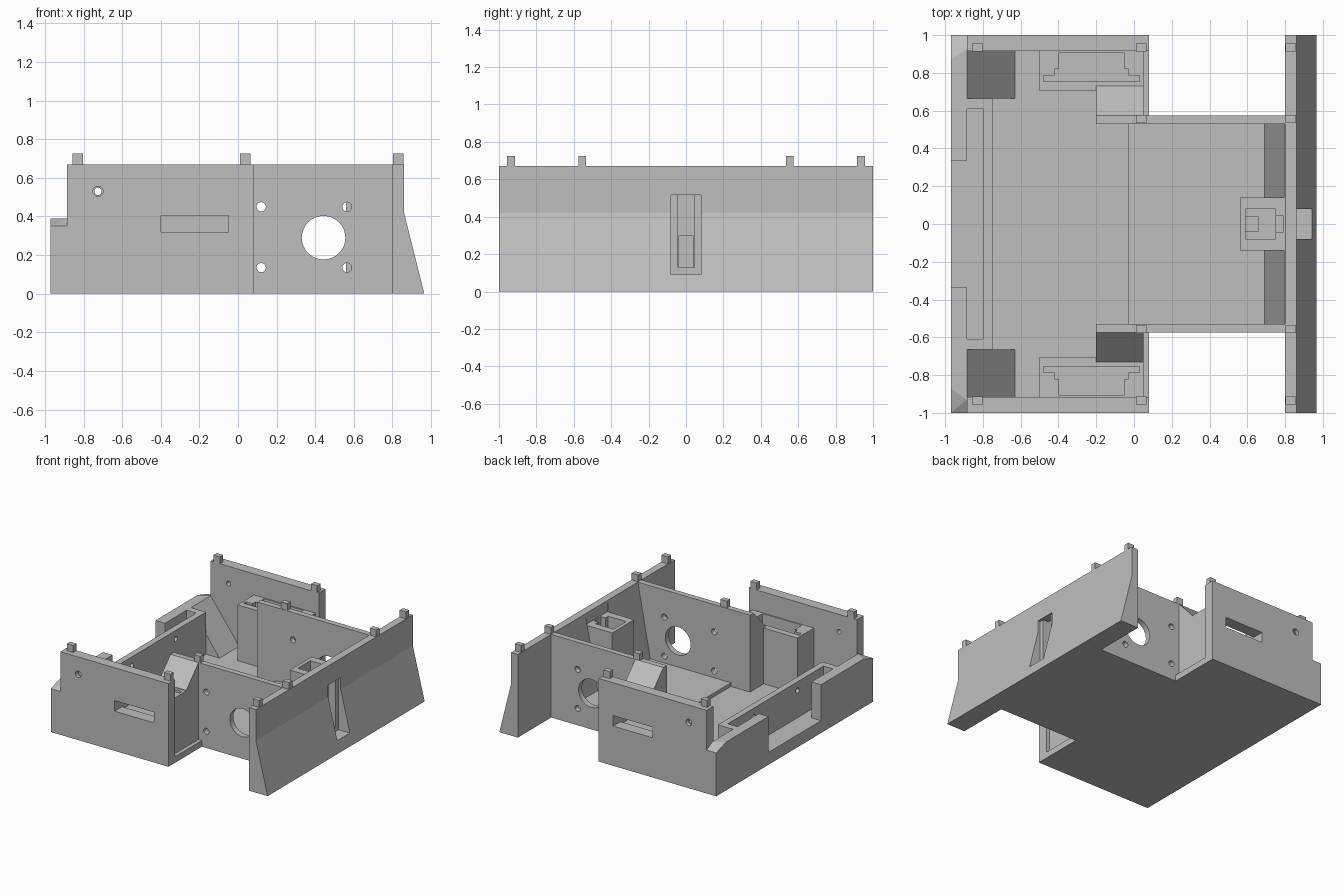
import bpy
import bmesh
import math
from mathutils import Matrix, Vector

if "Cube" in bpy.data.objects:
    bpy.data.objects.remove(bpy.data.objects["Cube"])

GREY = bpy.data.materials.new("light_grey")
GREY.use_nodes = True
COLOUR = (0.52, 0.52, 0.52, 1)
GREY.diffuse_color = COLOUR
GREY.node_tree.nodes["Principled BSDF"].inputs["Base Color"].default_value = COLOUR

TOP = 0.67      # tall wall height
FLOOR = 0.05
DECK = 0.08
LOW = 0.39      # rear ledge height


def finish(name, bm):
    bmesh.ops.recalc_face_normals(bm, faces=bm.faces)
    mesh = bpy.data.meshes.new(name)
    bm.to_mesh(mesh)
    bm.free()
    mesh.materials.append(GREY)
    ob = bpy.data.objects.new(name, mesh)
    bpy.context.collection.objects.link(ob)
    return ob


def box(name, xs, ys, zs):
    bm = bmesh.new()
    bmesh.ops.create_cube(bm, size=1)
    for v in bm.verts:
        v.co = [(min(r) if c < 0 else max(r)) for c, r in zip(v.co, (xs, ys, zs))]
    return finish(name, bm)


def prism(name, profile, place, direction):
    """Extrude a profile, with place mapping each 2D point into space."""
    bm = bmesh.new()
    face = bm.faces.new([bm.verts.new(place(a, b)) for a, b in profile])
    out = bmesh.ops.extrude_face_region(bm, geom=[face])
    moved = [g for g in out["geom"] if isinstance(g, bmesh.types.BMVert)]
    bmesh.ops.translate(bm, verts=moved, vec=Vector(direction))
    return finish(name, bm)


def hull(name, points):
    bm = bmesh.new()
    for p in points:
        bm.verts.new(p)
    bmesh.ops.convex_hull(bm, input=bm.verts)
    return finish(name, bm)


def rod(centre, radius, length, axis):
    bm = bmesh.new()
    turn = Matrix.Rotation(math.pi / 2, 4, "X" if axis == "y" else "Y")
    bmesh.ops.create_cone(bm, cap_ends=True, segments=32, radius1=radius,
                          radius2=radius, depth=length,
                          matrix=Matrix.Translation(centre) @ turn)
    return finish("cutter", bm)


def cut(ob, cutters):
    """Subtract each cutter, then discard it."""
    bpy.ops.object.select_all(action="DESELECT")
    bpy.context.view_layer.objects.active = ob
    ob.select_set(True)
    for c in cutters:
        c.hide_render = True
        mod = ob.modifiers.new("cut", "BOOLEAN")
        mod.operation = "DIFFERENCE"
        mod.solver = "EXACT"
        mod.object = c
        bpy.ops.object.modifier_apply(modifier=mod.name)
        bpy.data.objects.remove(c)


# Floor, wide at the rear and narrow between the wheel bays
half = [(-0.885, 0.915), (0.08, 0.915), (0.08, 0.575), (0.80, 0.575)]
outline = half + [(x, -y) for x, y in reversed(half)]
prism("floor", outline, lambda a, b: (a, b, 0), (0, 0, FLOOR))
box("raised_deck", (-0.03, 0.80), (-0.53, 0.53), (FLOOR, DECK))

# Sloped end plate with its recessed slot
plate_profile = [(0.80, 0), (0.965, 0), (0.86, 0.42), (0.86, TOP), (0.80, TOP)]
plate = prism("sloped_plate", plate_profile, lambda a, b: (a, -1, b), (0, 2, 0))
cut(plate, [box("cutter", (0.84, 1.1), (-0.08, 0.08), (0.09, 0.515)),
            box("cutter", (0.7, 0.9), (-0.045, 0.045), (0.13, 0.515))])

# Holder block behind the slot
holder = box("slot_holder", (0.56, 0.80), (-0.14, 0.14), (DECK, 0.58))
cut(holder, [box("cutter", (0.59, 0.75), (-0.08, 0.08), (0.1, 0.7)),
             box("cutter", (0.74, 0.79), (-0.045, 0.045), (0.13, 0.7)),
             box("cutter", (0.78, 0.9), (-0.045, 0.045), (0.13, 0.515))])
box("holder_post", (0.59, 0.66), (-0.04, 0.04), (0.1, 0.3))

for s, side in ((-1, "front"), (1, "back")):
    # Outer wall with a switch slot and a small hole
    wall = box(side + "_wall", (-0.885, 0.08), (s * 0.915, s), (0, TOP))
    cut(wall, [box("cutter", (-0.4, -0.05), (s * 0.8, s * 1.1), (0.32, 0.405)),
               rod((-0.725, s, 0.53), 0.019, 0.4, "y"),
               rod((-0.725, s, 0.53), 0.026, 0.06, "y")])

    # Switch mount against the wall, with eared pocket
    mount = box(side + "_switch_mount", (-0.5, 0.05), (s * 0.705, s * 0.915),
                (FLOOR, 0.5))
    cut(mount, [box("cutter", (-0.4, -0.05), (s * 0.755, s * 0.905), (0.3, 0.6)),
                box("cutter", (-0.48, 0.03), (s * 0.755, s * 0.785), (0.3, 0.6)),
                box("cutter", (-0.42, -0.03), (s * 0.78, s * 0.82), (0.3, 0.6)),
                box("cutter", (-0.4, -0.05), (s * 0.88, s * 1.1), (0.32, 0.405))])

    # Motor wall with shaft opening and screw holes
    motor = box(side + "_motor_wall", (-0.2, 0.80), (s * 0.53, s * 0.575), (0, TOP))
    holes = [rod((x, s * 0.55, z), 0.024, 0.3, "y")
             for x in (0.12, 0.565) for z in (0.135, 0.45)]
    cut(motor, holes + [rod((0.443, s * 0.55, 0.29), 0.113, 0.3, "y")])
    prism(side + "_motor_wall_buttress",
          [(0.575, FLOOR), (0.73, FLOOR), (0.73, 0.505), (0.575, TOP)],
          lambda a, b: (-0.2, s * a, b), (0.25, 0, 0))

    # Slope inside the end plate
    prism(side + "_inner_slope", [(0.69, DECK), (0.80, DECK), (0.80, TOP)],
          lambda a, b: (a, s * 0.14, b), (0, s * 0.39, 0))

    # Rear ledge with its bevelled corner, and the ramp inside it
    corners = [(x, s * y, z) for x in (-0.97, -0.885)
               for y, z in ((1, 0), (1, 0.35), (0.335, 0), (0.335, LOW))]
    hull(side + "_rear_ledge",
         corners + [(-0.885, s * 0.93, LOW), (-0.97, s * 0.87, LOW)])
    prism(side + "_corner_ramp", [(-0.885, FLOOR), (-0.63, FLOOR), (-0.885, LOW)],
          lambda a, b: (a, s * 0.665, b), (0, s * 0.25, 0))
    box(side + "_rear_slot_end", (-0.885, -0.80), (s * 0.61, s * 0.665), (FLOOR, LOW))

    # Locating pegs on the wall tops
    spots = [(-0.83, 0.935), (0.038, 0.935), (0.038, 0.555),
             (0.83, 0.935), (0.83, 0.555)]
    for i, (x, y) in enumerate(spots):
        box(f"{side}_peg_{i + 1}", (x - 0.028, x + 0.028),
            (s * (y - 0.021), s * (y + 0.021)), (TOP, 0.725))

# Inner rear wall and the base of the rear slot
inner = box("inner_rear_wall", (-0.80, -0.75), (-0.665, 0.665), (FLOOR, LOW))
cut(inner, [rod((-0.775, y, 0.32), 0.02, 0.2, "x") for y in (-0.28, 0.28)])
box("rear_slot_base", (-0.885, -0.80), (-0.61, 0.61), (FLOOR, 0.1))
box("rear_notch_sill", (-0.97, -0.885), (-0.335, 0.335), (0, 0.1))
